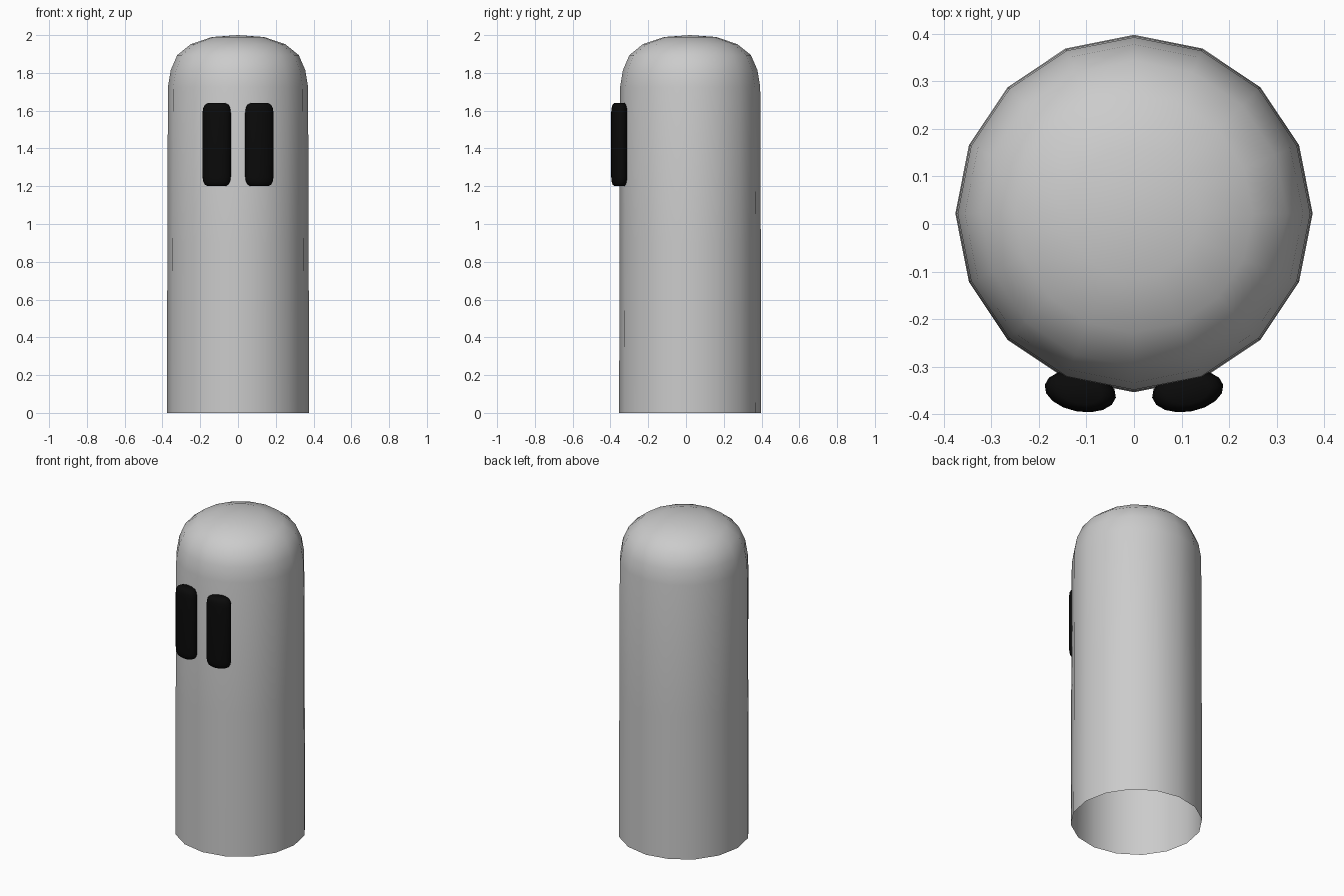
import bpy, bmesh, math

cube = bpy.data.objects.get("Cube")
if cube:
    bpy.data.objects.remove(cube, do_unlink=True)


def material(name, value):
    mat = bpy.data.materials.new(name)
    mat.use_nodes = True
    colour = (value, value, value, 1)
    mat.diffuse_color = colour
    bsdf = mat.node_tree.nodes["Principled BSDF"]
    bsdf.inputs["Base Color"].default_value = colour
    bsdf.inputs["Roughness"].default_value = 0.8
    return mat


def lathe(name, profile, sides, mat, rx=1, ry=1, cap_bottom=False, cap_top=True):
    """Stack rings of (radius, height), bottom to top; radius 0 gives a pole."""
    bm = bmesh.new()
    rings = []
    for r, z in profile:
        if r == 0:
            rings.append([bm.verts.new((0, 0, z))] * sides)
            continue
        angles = [math.tau * i / sides for i in range(sides)]
        rings.append([bm.verts.new((rx * r * math.cos(a), ry * r * math.sin(a), z))
                      for a in angles])
    for low, high in zip(rings, rings[1:]):
        for i in range(sides):
            j = (i + 1) % sides
            corners = [low[i], low[j], high[j], high[i]]
            bm.faces.new(list(dict.fromkeys(corners)))
    if cap_bottom:
        bm.faces.new(rings[0][::-1])
    if cap_top and profile[-1][0] > 0:
        bm.faces.new(rings[-1])
    mesh = bpy.data.meshes.new(name)
    bm.to_mesh(mesh)
    bm.free()
    mesh.materials.append(mat)
    mesh.shade_smooth()
    obj = bpy.data.objects.new(name, mesh)
    bpy.context.collection.objects.link(obj)
    return obj


grey = material("light grey", 0.6)
black = material("black", 0.003)

# Domed body, open underneath
body = lathe("body", [(0.376, 0), (0.374, 0.9), (0.371, 1.725), (0.356, 1.815),
                      (0.322, 1.894), (0.25, 1.952), (0.138, 1.99), (0, 2)], 16, grey)
body.location.y = 0.022

# Tall rounded eyes, turned to follow the body
half = [(0.62, 0.22), (0.84, 0.211), (0.95, 0.195), (1, 0.17)]
eye_profile = [(r, -z) for r, z in half] + half[::-1]
for side, label in ((1, "left"), (-1, "right")):
    eye = lathe(label + "_eye", eye_profile, 16, black, 0.076, 0.043, cap_bottom=True)
    eye.location = (side * 0.113, -0.352, 1.42)
    eye.rotation_euler.z = side * math.radians(10)
